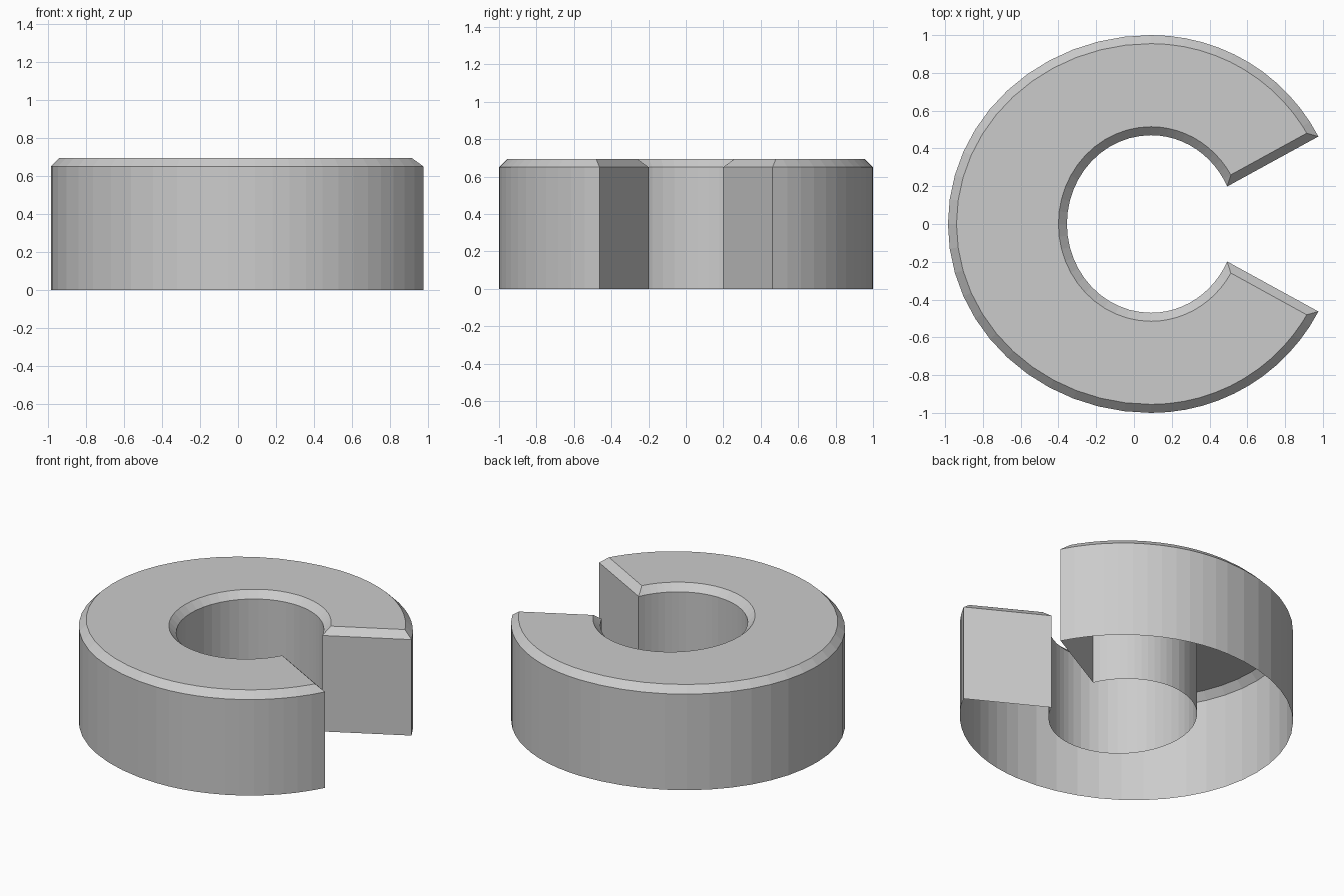
import bpy, bmesh
from math import cos, sin, pi, radians
from mathutils import Vector

if "Cube" in bpy.data.objects:
    bpy.data.objects.remove(bpy.data.objects["Cube"], do_unlink=True)

CENTRE_X, WALL_TOP, BEVEL, STEPS = 0.09, 0.65, 0.045, 12


def arc(rx, ry, start, end):
    """Points on an elliptical arc, angles in degrees."""
    angles = [radians(start + (end - start) * i / STEPS) for i in range(STEPS + 1)]
    return [Vector((CENTRE_X + rx * cos(a), ry * sin(a))) for a in angles]


def inset(points, distance):
    """Mitred inward offset of a counter-clockwise outline."""
    result = []
    for i, p in enumerate(points):
        a = (p - points[i - 1]).normalized()
        b = (points[(i + 1) % len(points)] - p).normalized()
        na, nb = Vector((-a.y, a.x)), Vector((-b.y, b.x))
        result.append(p + (na + nb) * distance / (1 + na.dot(nb)))
    return result


# Upper half of the outline, mirrored for the lower half
outer = arc(1.0, 1.0, 27.6, 90) + arc(1.075, 1.0, 90, 180)[1:]
inner = arc(0.445, 0.47, 25, 90) + arc(0.445, 0.47, 90, 180)[1:]


def mirrored(points):
    return points + [Vector((p.x, -p.y)) for p in reversed(points[:-1])]


outline = mirrored(outer) + mirrored(inner)[::-1]

# Open-bottomed shell: walls, bevel band and flat top
bm = bmesh.new()
levels = [(outline, 0), (outline, WALL_TOP), (inset(outline, BEVEL), WALL_TOP + BEVEL)]
rings = [[bm.verts.new((p.x, p.y, z)) for p in pts] for pts, z in levels]
count = len(outline)
for low, high in zip(rings, rings[1:]):
    for i in range(count):
        j = (i + 1) % count
        bm.faces.new((low[i], low[j], high[j], high[i]))

# Top as a strip between the outer and inner edges
top, half = rings[-1], count // 2
for i in range(half - 1):
    bm.faces.new((top[i], top[i + 1], top[count - 2 - i], top[count - 1 - i]))

mesh = bpy.data.meshes.new("split_ring")
bm.to_mesh(mesh)
bm.free()
ring = bpy.data.objects.new("split_ring", mesh)
bpy.context.collection.objects.link(ring)

# Plain grey finish
grey = bpy.data.materials.new("light_grey")
grey.use_nodes = True
colour = (0.6, 0.6, 0.6, 1)
grey.diffuse_color = colour
grey.node_tree.nodes["Principled BSDF"].inputs["Base Color"].default_value = colour
mesh.materials.append(grey)
